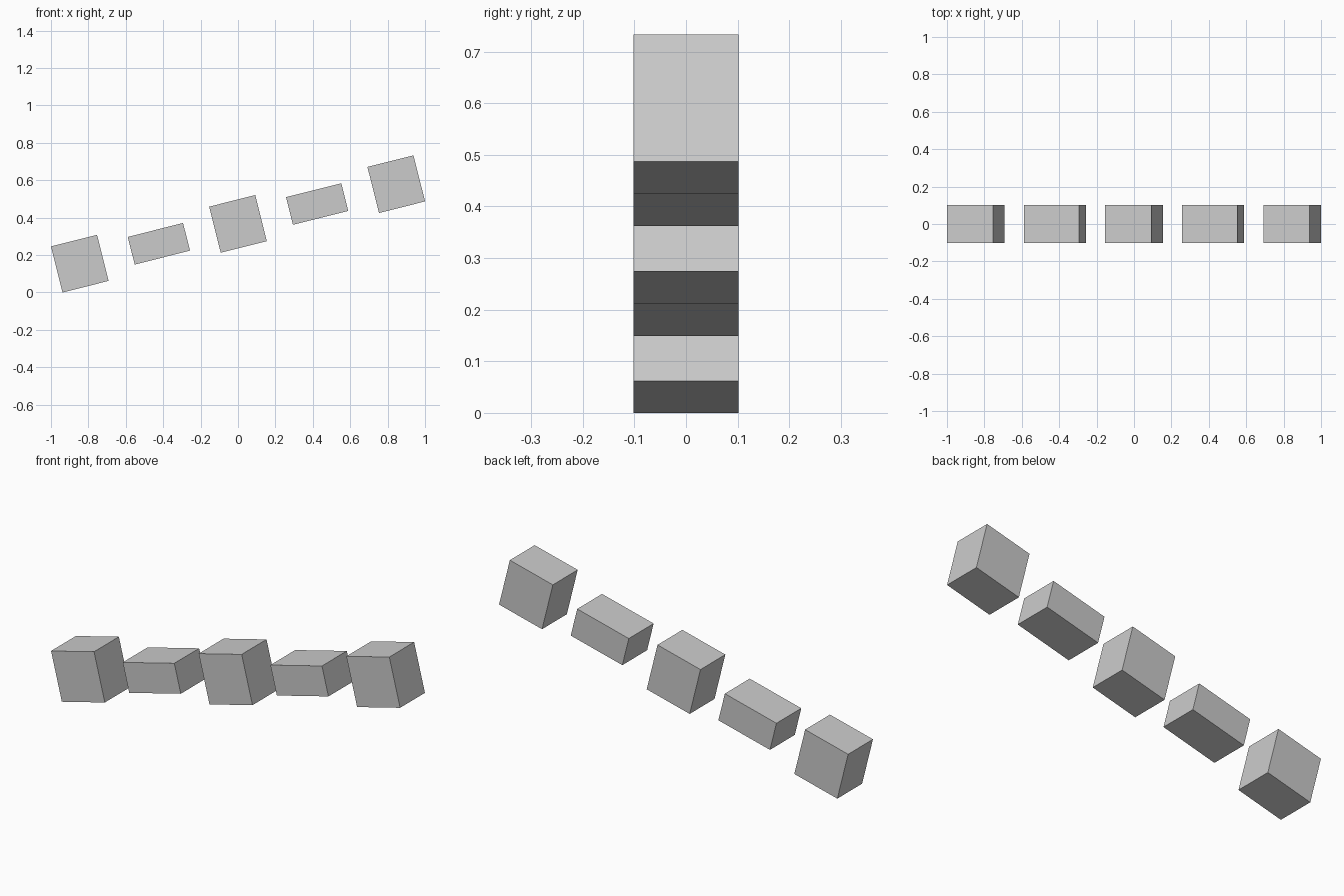
import bpy
from math import radians, cos, sin

if "Cube" in bpy.data.objects:
    bpy.data.objects.remove(bpy.data.objects["Cube"])

TILT = radians(14.1)
UNIT = 0.0508          # cubes are 5 units, slabs 6 x 3, depth 4
SPACING = 0.423        # horizontal distance between block centres
MID_Z = 0.3665


def block(name, x, length, height):
    z = MID_Z + x * sin(TILT) / cos(TILT)
    bpy.ops.mesh.primitive_cube_add(size=1, location=(x, 0, z), rotation=(0, -TILT, 0))
    ob = bpy.context.object
    ob.name = name
    ob.scale = (length * UNIT, 4 * UNIT, height * UNIT)
    bpy.ops.object.transform_apply(location=False, rotation=False, scale=True)


# Row of alternating tall and flat blocks along an inclined line
for i in range(5):
    x = (i - 2) * SPACING
    if i % 2 == 0:
        block(f"tall_block_{i // 2 + 1}", x, 5, 5)
    else:
        block(f"flat_block_{i // 2 + 1}", x, 6, 3)
